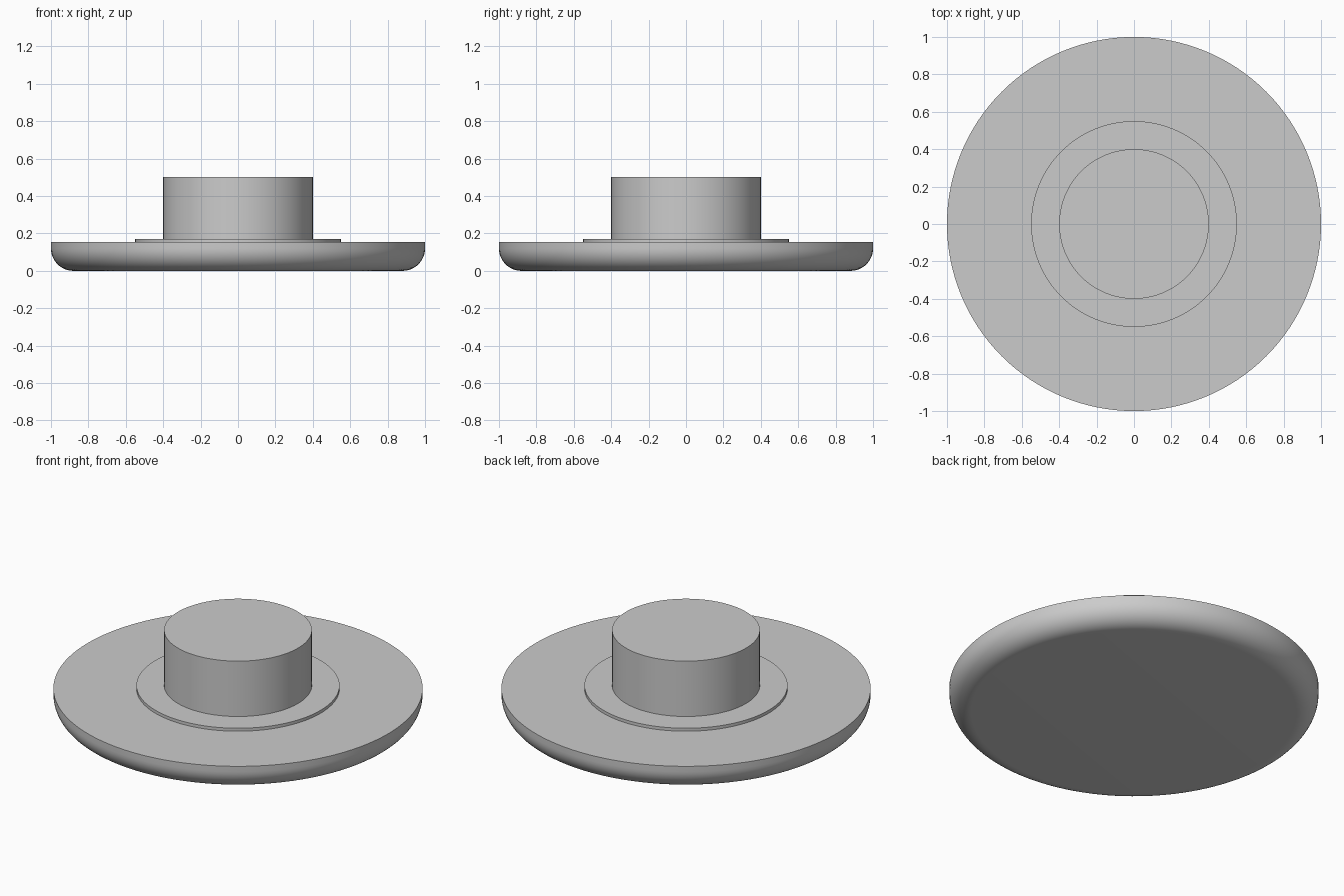
import bpy
import bmesh
import math

cube = bpy.data.objects.get("Cube")
if cube:
    bpy.data.objects.remove(cube, do_unlink=True)

SEGMENTS = 128

grey = bpy.data.materials.new("plain grey")
grey.use_nodes = True
colour = (0.6, 0.6, 0.6, 1)
grey.diffuse_color = colour
grey.node_tree.nodes["Principled BSDF"].inputs["Base Color"].default_value = colour


def disc(name, radius, bottom, top, fillet=0):
    """Solid round part, with an optional rounded lower rim."""
    bm = bmesh.new()
    bmesh.ops.create_cone(bm, cap_ends=True, segments=SEGMENTS,
                          radius1=radius, radius2=radius, depth=top - bottom)
    bmesh.ops.translate(bm, verts=bm.verts, vec=(0, 0, (top + bottom) / 2))
    if fillet:
        rim = [e for e in bm.edges if all(v.co.z < bottom + 0.001 for v in e.verts)]
        bmesh.ops.bevel(bm, geom=rim, offset=fillet, segments=12,
                        profile=0.5, affect='EDGES')
    mesh = bpy.data.meshes.new(name)
    bm.to_mesh(mesh)
    bm.free()
    mesh.materials.append(grey)
    obj = bpy.data.objects.new(name, mesh)
    bpy.context.collection.objects.link(obj)
    bpy.ops.object.select_all(action='DESELECT')
    obj.select_set(True)
    bpy.context.view_layer.objects.active = obj
    bpy.ops.object.shade_smooth_by_angle(angle=math.radians(30))
    return obj


# Wide plate with rounded underside, thin collar, central post
disc("base_plate", 1.0, 0, 0.153, fillet=0.12)
disc("collar", 0.55, 0.153, 0.171)
disc("post", 0.4, 0.171, 0.502)
